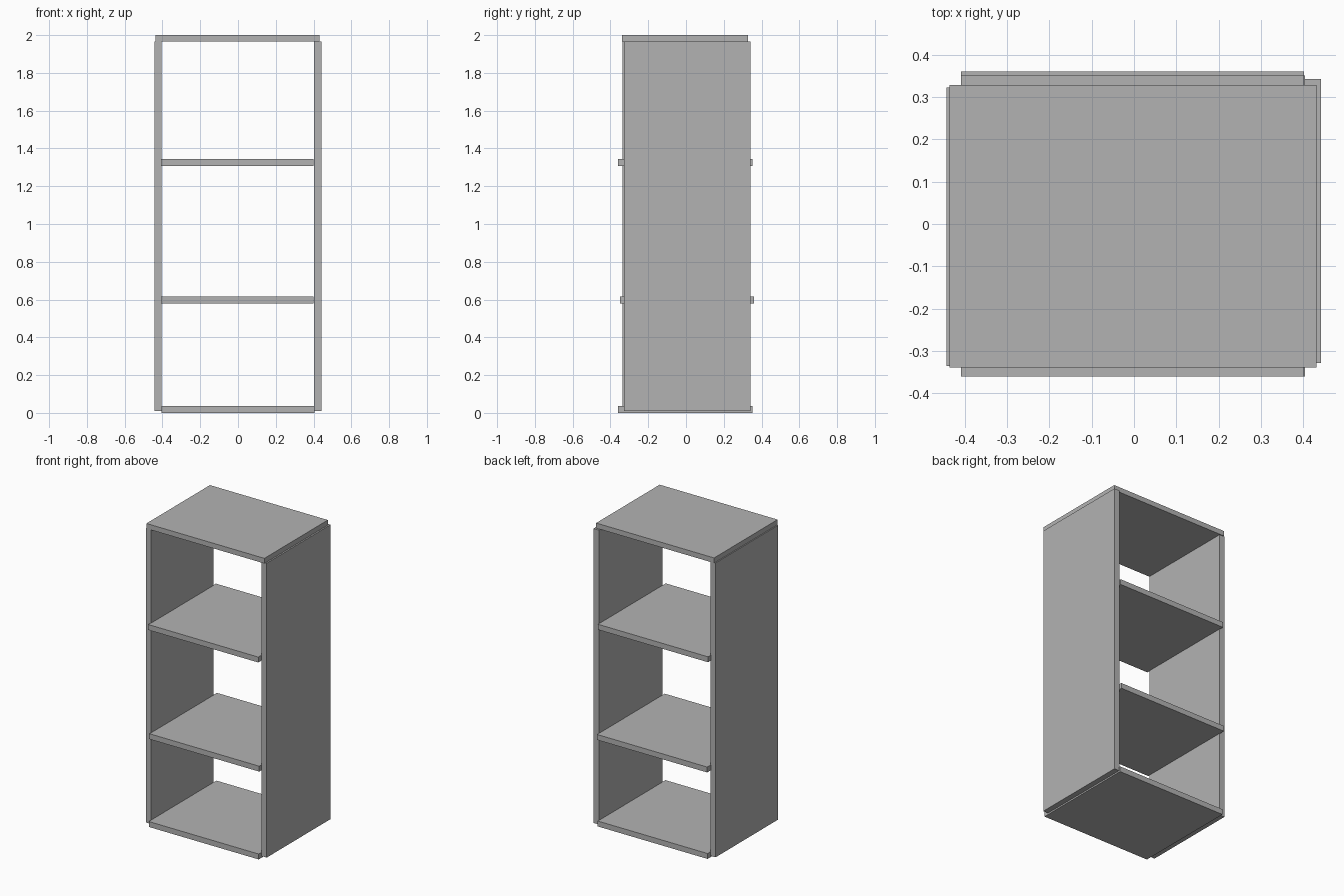
import bpy

if "Cube" in bpy.data.objects:
    bpy.data.objects.remove(bpy.data.objects["Cube"], do_unlink=True)

# Single plain grey finish
grey = bpy.data.materials.new("plain_grey")
grey.use_nodes = True
colour = (0.45, 0.45, 0.45, 1)
grey.diffuse_color = colour
grey.node_tree.nodes["Principled BSDF"].inputs["Base Color"].default_value = colour


def board(name, x, y, z):
    """Flat board spanning the given (low, high) range on each axis."""
    spans = (x, y, z)
    bpy.ops.mesh.primitive_cube_add(size=1, location=[(a + b) / 2 for a, b in spans])
    obj = bpy.context.object
    obj.name = name
    obj.scale = [b - a for a, b in spans]
    bpy.ops.object.transform_apply(location=False, rotation=False, scale=True)
    obj.data.materials.append(grey)
    return obj


# Side panels, slightly out of line with each other
side_height = (0.01, 1.966)
board("right_side_panel", (-0.443, -0.405), (-0.335, 0.322), side_height)
board("left_side_panel", (0.402, 0.441), (-0.328, 0.342), side_height)

# Top board resting on the sides
board("top_board", (-0.436, 0.431), (-0.339, 0.328), (1.966, 2.0))

# Shelves between the sides, poking out at front and back
thickness = 0.036
for name, x, y, bottom in (
    ("bottom_shelf", (-0.404, 0.404), (-0.36, 0.351), 0.0),
    ("lower_shelf", (-0.408, 0.401), (-0.35, 0.36), 0.579),
    ("upper_shelf", (-0.408, 0.401), (-0.36, 0.351), 1.308),
):
    board(name, x, y, (bottom, bottom + thickness))
